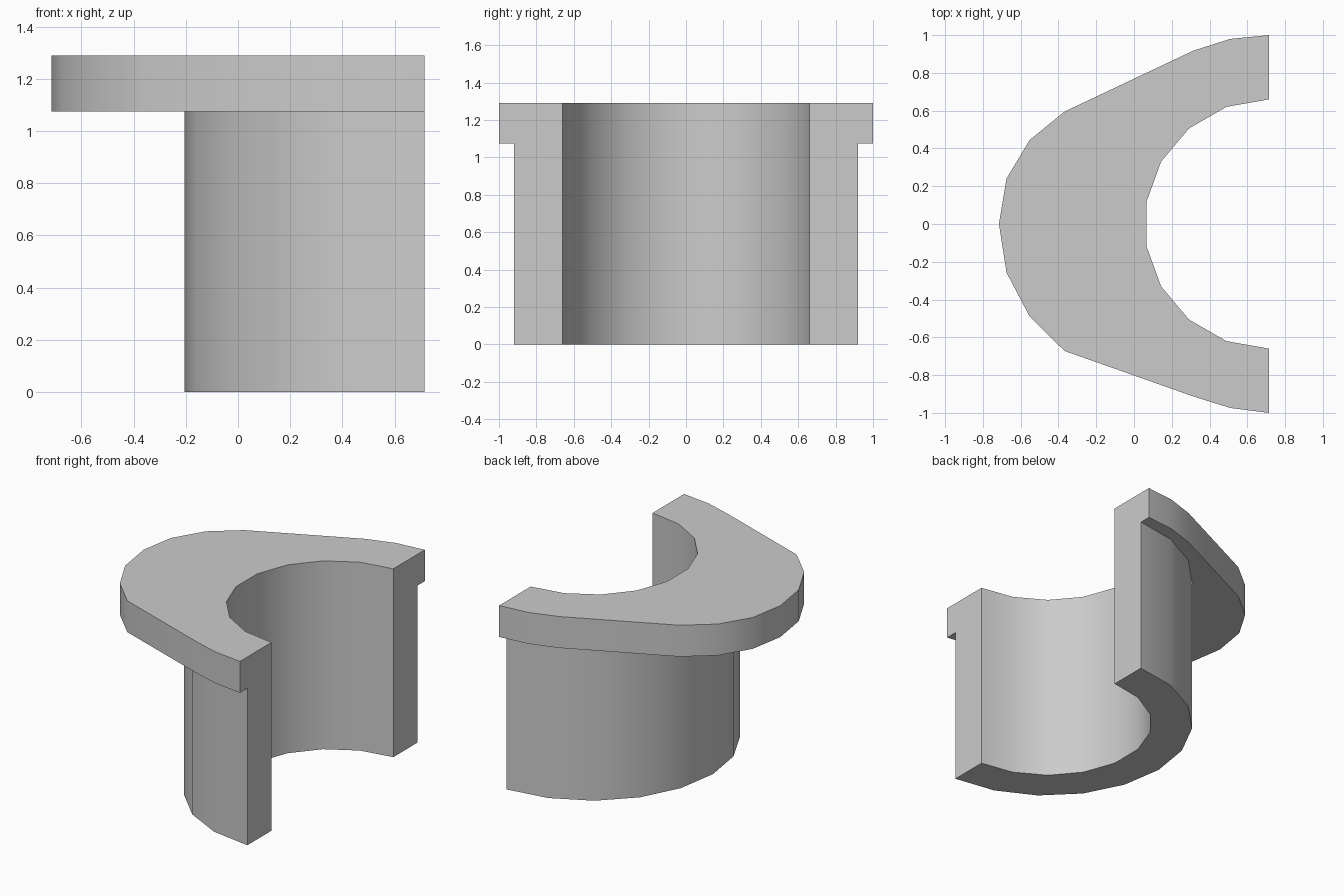
import bpy, bmesh
from math import sin, cos, pi, radians

if "Cube" in bpy.data.objects:
    bpy.data.objects.remove(bpy.data.objects["Cube"], do_unlink=True)

CUT_X = 0.715            # plane of the cut ends, also the bore axis
LEDGE, TOP = 1.075, 1.29  # underside and top of the flange


def half_circle(radius, segments):
    """Half circle bulging to -x, from +y to -y."""
    return [(CUT_X - radius * sin(pi * i / segments),
             radius * cos(pi * i / segments)) for i in range(segments + 1)]


bore = half_circle(0.66, 9)
sleeve = half_circle(0.92, 10)
flange = [(CUT_X, 1), (0.51, 0.98), (0.315, 0.918), (-0.368, 0.595),
          (-0.553, 0.444), (-0.675, 0.24), (-0.715, 0), (-0.675, -0.257),
          (-0.553, -0.489), (-0.368, -0.672), (0.315, -0.913),
          (0.51, -0.974), (CUT_X, -1)]

bm = bmesh.new()


def ring(outline, z):
    return [bm.verts.new((x, y, z)) for x, y in outline]


def wall(low, high):
    for i in range(len(low) - 1):
        bm.faces.new((low[i], low[i + 1], high[i + 1], high[i]))


def band(inner, outer):
    bm.faces.new(inner + outer[::-1])


bore_low, bore_high = ring(bore, 0), ring(bore, TOP)
sleeve_low, sleeve_high = ring(sleeve, 0), ring(sleeve, LEDGE)
flange_low, flange_high = ring(flange, LEDGE), ring(flange, TOP)

# Upright walls
wall(bore_low, bore_high)
wall(sleeve_low, sleeve_high)
wall(flange_low, flange_high)
# Foot, flange underside and top
band(bore_low, sleeve_low)
band(sleeve_high, flange_low)
band(bore_high, flange_high)
# Stepped cut ends
for end in (0, -1):
    bm.faces.new([r[end] for r in (bore_low, sleeve_low, sleeve_high,
                                   flange_low, flange_high, bore_high)])
bmesh.ops.recalc_face_normals(bm, faces=bm.faces)

mesh = bpy.data.meshes.new("flanged_half_sleeve")
bm.to_mesh(mesh)
bm.free()
part = bpy.data.objects.new("flanged_half_sleeve", mesh)
bpy.context.collection.objects.link(part)

# Plain grey finish
grey = bpy.data.materials.new("plain_grey")
grey.use_nodes = True
colour = (0.6, 0.6, 0.6, 1)
grey.diffuse_color = colour
grey.node_tree.nodes["Principled BSDF"].inputs["Base Color"].default_value = colour
mesh.materials.append(grey)

# Smooth curved walls, sharp rims
bpy.ops.object.select_all(action="DESELECT")
part.select_set(True)
bpy.context.view_layer.objects.active = part
bpy.ops.object.shade_smooth_by_angle(angle=radians(30))
